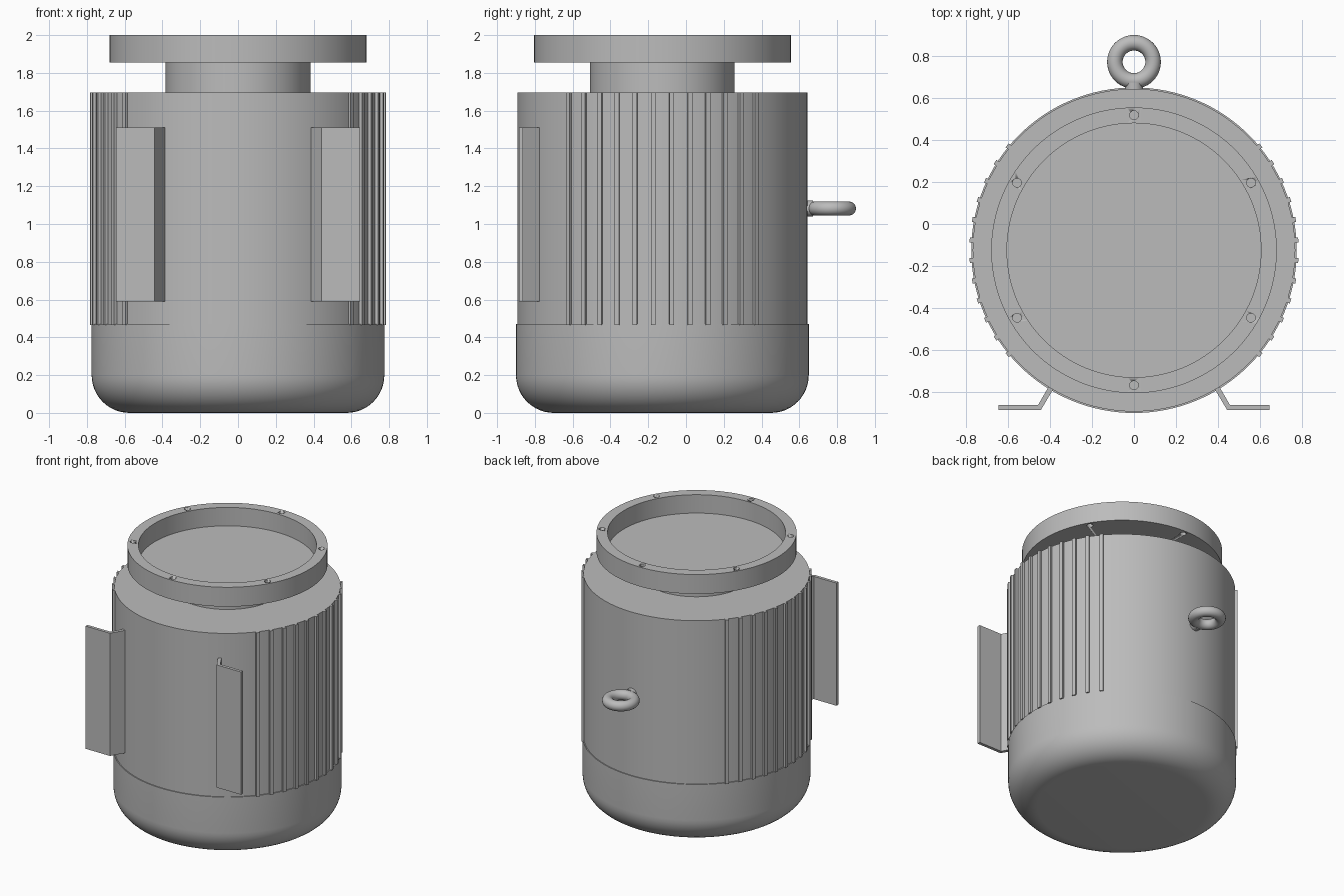
import bpy, bmesh
from math import sin, cos, pi, radians
from mathutils import Matrix, Vector

cube = bpy.data.objects.get("Cube")
if cube:
    bpy.data.objects.remove(cube, do_unlink=True)

AXIS_Y = -0.125      # motor axis
R_BODY = 0.768
SEGMENTS = 128

grey = bpy.data.materials.new("machine_grey")
grey.use_nodes = True
grey.diffuse_color = (0.5, 0.5, 0.5, 1)
grey.node_tree.nodes["Principled BSDF"].inputs["Base Color"].default_value = (0.5, 0.5, 0.5, 1)


def finish(name, bm):
    """Turn a bmesh into a shaded object."""
    bmesh.ops.recalc_face_normals(bm, faces=bm.faces)
    mesh = bpy.data.meshes.new(name)
    bm.to_mesh(mesh)
    bm.free()
    mesh.materials.append(grey)
    obj = bpy.data.objects.new(name, mesh)
    bpy.context.collection.objects.link(obj)
    bpy.ops.object.select_all(action='DESELECT')
    obj.select_set(True)
    bpy.context.view_layer.objects.active = obj
    bpy.ops.object.shade_smooth_by_angle(angle=radians(30))
    return obj


def lathe(name, profile):
    """Revolve (radius, z) points, starting and ending on the axis."""
    bm = bmesh.new()
    verts = [bm.verts.new((r, 0, z)) for r, z in profile]
    edges = [bm.edges.new(pair) for pair in zip(verts, verts[1:])]
    bmesh.ops.spin(bm, geom=verts + edges, cent=(0, 0, 0), axis=(0, 0, 1),
                   angle=2 * pi, steps=SEGMENTS, use_merge=True)
    bmesh.ops.remove_doubles(bm, verts=bm.verts, dist=1e-5)
    bmesh.ops.translate(bm, verts=bm.verts, vec=(0, AXIS_Y, 0))
    return finish(name, bm)


def prism(bm, outline, z0, z1):
    """Extrude an (x, y) outline from z0 to z1."""
    face = bm.faces.new([bm.verts.new((x, y, z0)) for x, y in outline])
    top = bmesh.ops.extrude_face_region(bm, geom=[face])["geom"]
    bmesh.ops.translate(bm, vec=(0, 0, z1 - z0),
                        verts=[v for v in top if isinstance(v, bmesh.types.BMVert)])


# Housing and rounded end cap
lathe("housing", [(0, 0.44), (R_BODY, 0.44), (R_BODY, 1.695), (0, 1.695)])
fillet = [(0.575 + 0.2 * sin(a), 0.2 - 0.2 * cos(a))
          for a in (i * pi / 24 for i in range(13))]
lathe("end_cap", [(0, 0)] + fillet + [(0.775, 0.47), (0, 0.47)])

# Neck and recessed mounting flange
lathe("neck", [(0, 1.68), (0.383, 1.68), (0.383, 1.857), (0, 1.857)])
flange = lathe("flange", [(0, 1.855), (0.68, 1.855), (0.68, 2.0),
                          (0.605, 2.0), (0.605, 1.862), (0, 1.862)])

# Six bolt holes through the flange rim
bm = bmesh.new()
for i in range(6):
    a = radians(90 + 60 * i)
    spot = Matrix.Translation((0.643 * cos(a), AXIS_Y + 0.643 * sin(a), 1.93))
    bmesh.ops.create_cone(bm, cap_ends=True, segments=24, radius1=0.021,
                          radius2=0.021, depth=0.3, matrix=spot)
cutter = finish("bolt_hole_cutter", bm)
cutter.hide_render = True
cut = flange.modifiers.new("bolt_holes", 'BOOLEAN')
cut.object = cutter
cut.solver = 'EXACT'
bpy.context.view_layer.objects.active = flange
bpy.ops.object.modifier_apply(modifier=cut.name)
bpy.data.objects.remove(cutter, do_unlink=True)

# Cooling ribs on both sides
bm = bmesh.new()
for side in (0, pi):
    for i in range(12):
        a = side + radians(7.2 * (i - 5.5))
        out, along = Vector((cos(a), sin(a))), Vector((-sin(a), cos(a)))
        centre = Vector((0, AXIS_Y))
        prism(bm, [centre + out * r + along * w for r, w in
                   ((0.75, -0.012), (0.784, -0.012), (0.784, 0.012), (0.75, 0.012))],
              0.465, 1.695)
finish("cooling_ribs", bm)

# Angled mounting feet
foot = [(0.645, -0.885), (0.645, -0.862), (0.457, -0.862), (0.395, -0.755),
        (0.372, -0.765), (0.443, -0.885)]
for name, s in (("left_foot", 1), ("right_foot", -1)):
    bm = bmesh.new()
    prism(bm, [(s * x, y) for x, y in foot], 0.59, 1.51)
    finish(name, bm)

# Lifting eye: ring on a short stem at the back
EYE = Vector((0, 0.772, 1.082))
bpy.ops.mesh.primitive_torus_add(location=EYE, major_radius=0.091, minor_radius=0.037,
                                 major_segments=48, minor_segments=20)
ring = bpy.context.object
ring.name = "lifting_eye"
ring.data.materials.append(grey)
bpy.ops.object.shade_smooth_by_angle(angle=radians(60))
bm = bmesh.new()
bmesh.ops.create_cone(bm, cap_ends=True, segments=32, radius1=0.042, radius2=0.042, depth=0.06,
                      matrix=Matrix.Translation((0, 0.643, EYE.z)) @ Matrix.Rotation(pi / 2, 4, 'X'))
finish("eye_stem", bm)
